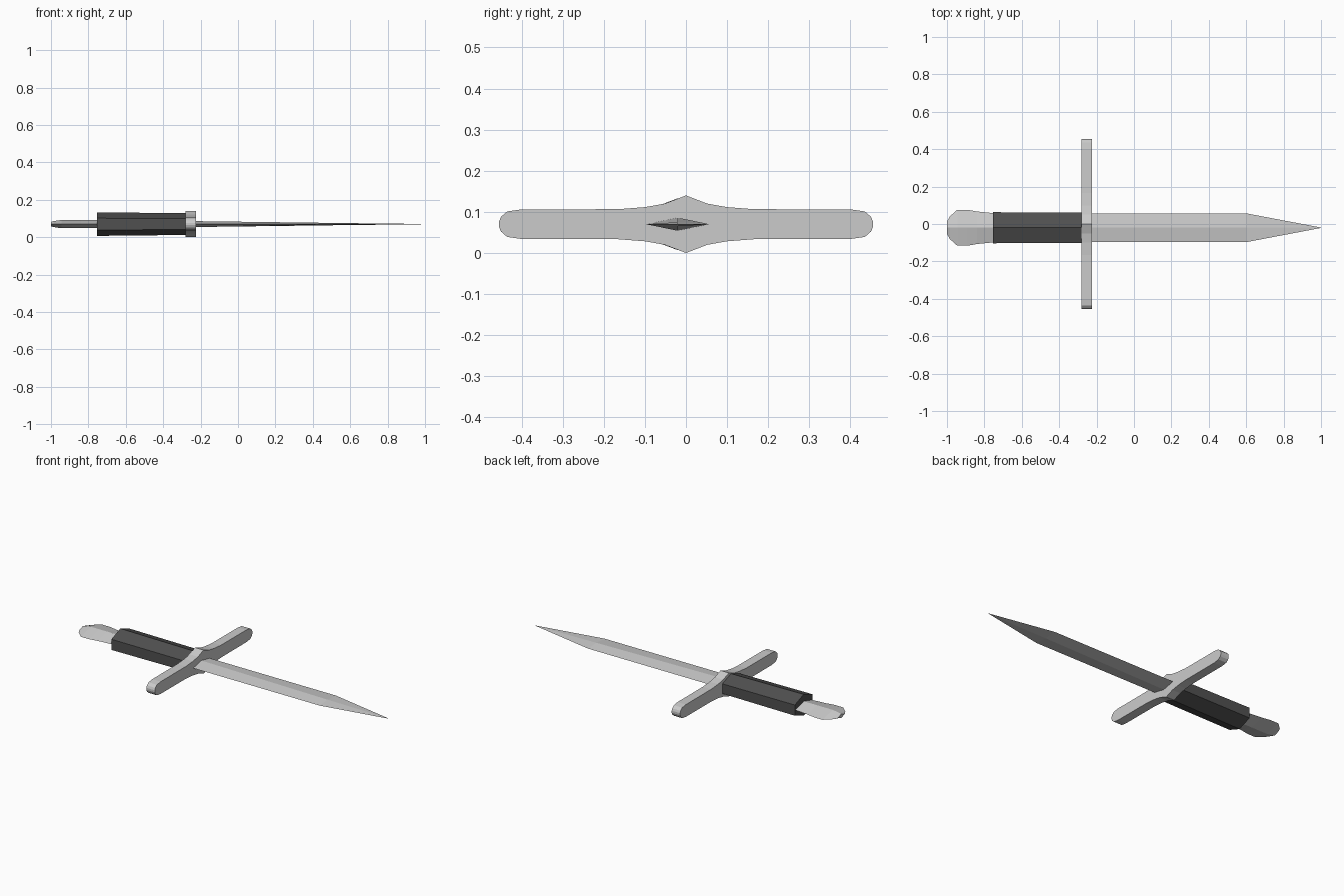
import bpy, bmesh, math

if "Cube" in bpy.data.objects:
    bpy.data.objects.remove(bpy.data.objects["Cube"])

CY, CZ = -0.02, 0.07  # long axis of blade and grip


def loft(name, rings, mat=None):
    """Skin a list of equal-length closed rings and cap both ends."""
    bm = bmesh.new()
    loops = [[bm.verts.new(p) for p in ring] for ring in rings]
    n = len(loops[0])
    for a, b in zip(loops, loops[1:]):
        for i in range(n):
            j = (i + 1) % n
            bm.faces.new((a[i], a[j], b[j], b[i]))
    bm.faces.new(loops[0][::-1])
    bm.faces.new(loops[-1])
    bmesh.ops.remove_doubles(bm, verts=bm.verts, dist=1e-5)
    bmesh.ops.recalc_face_normals(bm, faces=bm.faces)
    mesh = bpy.data.meshes.new(name)
    bm.to_mesh(mesh)
    bm.free()
    obj = bpy.data.objects.new(name, mesh)
    bpy.context.collection.objects.link(obj)
    if mat:
        mesh.materials.append(mat)
    return obj


def section(x, half_y, half_z, sides):
    """Polygon across the long axis; 4 sides gives a diamond."""
    stretch = 1 if sides == 4 else 1 / math.cos(math.pi / 6)
    return [(x, CY + half_y * stretch * math.sin(2 * math.pi * i / sides),
             CZ + half_z * math.cos(2 * math.pi * i / sides)) for i in range(sides)]


dark = bpy.data.materials.new("dark_grip")
dark.diffuse_color = (0.08, 0.08, 0.08, 1)
dark.use_nodes = True
dark.node_tree.nodes["Principled BSDF"].inputs["Base Color"].default_value = dark.diffuse_color

# Blade: diamond section, thinning steadily to a point
loft("blade", [section(x, w, t, 4) for x, w, t in
               [(-0.25, 0.077, 0.016), (0.6, 0.077, 0.005), (1.0, 0.001, 0.0006)]])

# Pommel: rounded flat end of the same diamond bar
loft("pommel", [section(x, w, t, 4) for x, w, t in
                [(-1.0, 0.033, 0.012), (-0.985, 0.06, 0.016), (-0.945, 0.096, 0.022),
                 (-0.89, 0.096, 0.022), (-0.84, 0.087, 0.022), (-0.74, 0.077, 0.022)]])

# Grip: six-sided, slightly slimmer at the guard
loft("grip", [section(-0.755, 0.083, 0.063, 6), section(-0.27, 0.081, 0.058, 6)], dark)

# Crossguard: mirrored quarter outline, extruded along x
quarter = [(0, 0.07), (0.052, 0.05), (0.1, 0.0415), (0.165, 0.0365),
           (0.40, 0.036), (0.435, 0.031), (0.45, 0.018), (0.455, 0.006)]
top = [(-y, z) for y, z in quarter[:0:-1]] + quarter
outline = top + [(y, -z) for y, z in top[::-1]]
loft("crossguard", [[(x, y, CZ + z) for y, z in outline] for x in (-0.28, -0.225)])
